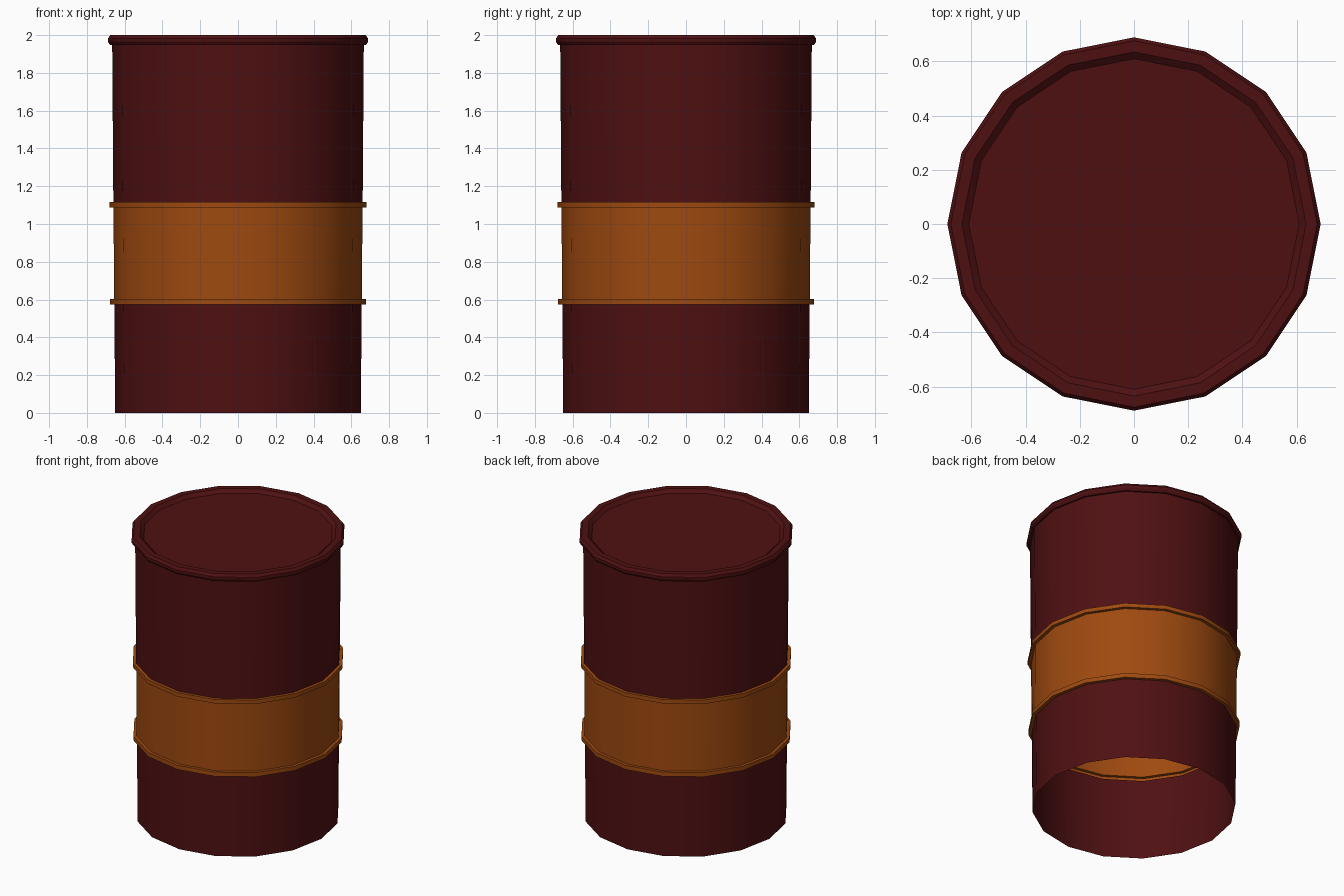
import bpy, bmesh, math

if "Cube" in bpy.data.objects:
    bpy.data.objects.remove(bpy.data.objects["Cube"])

SIDES = 16


def material(name, rgb):
    m = bpy.data.materials.new(name)
    m.diffuse_color = (*rgb, 1)
    m.use_nodes = True
    m.node_tree.nodes["Principled BSDF"].inputs["Base Color"].default_value = m.diffuse_color
    return m


red = material("dark red paint", (0.078, 0.0052, 0.006))
orange = material("orange paint", (0.345, 0.068, 0.005))


def lathe(name, profile, mat, cap=False):
    """Spin an (r, z) profile, listed bottom to top, around z."""
    bm = bmesh.new()
    rings = [[bm.verts.new((r * math.cos(2 * math.pi * i / SIDES),
                            r * math.sin(2 * math.pi * i / SIDES), z))
              for i in range(SIDES)] for r, z in profile]
    for a, b in zip(rings, rings[1:]):
        for i in range(SIDES):
            j = (i + 1) % SIDES
            bm.faces.new((a[i], a[j], b[j], b[i]))
    if cap:
        bm.faces.new(rings[-1])
    me = bpy.data.meshes.new(name)
    bm.to_mesh(me)
    bm.free()
    me.materials.append(mat)
    ob = bpy.data.objects.new(name, me)
    bpy.context.collection.objects.link(ob)
    bpy.ops.object.select_all(action='DESELECT')
    ob.select_set(True)
    bpy.context.view_layer.objects.active = ob
    bpy.ops.object.shade_smooth_by_angle(angle=math.radians(30))
    return ob


# Lower wall, open at the bottom
lathe("lower_wall", [(0.65, 0), (0.655, 0.573)], red)

# Painted middle band with a square hoop at each end
lathe("middle_band", [(0.655, 0.573), (0.677, 0.573), (0.677, 0.603),
                      (0.656, 0.603), (0.659, 1.088), (0.681, 1.088),
                      (0.681, 1.116), (0.66, 1.116)], orange)

# Upper wall, rolled rim and recessed lid
lathe("upper_wall_and_lid", [(0.66, 1.116), (0.666, 1.948), (0.678, 1.948),
                             (0.689, 1.965), (0.689, 1.982), (0.676, 2.0),
                             (0.635, 2.0), (0.61, 1.978)], red, cap=True)
